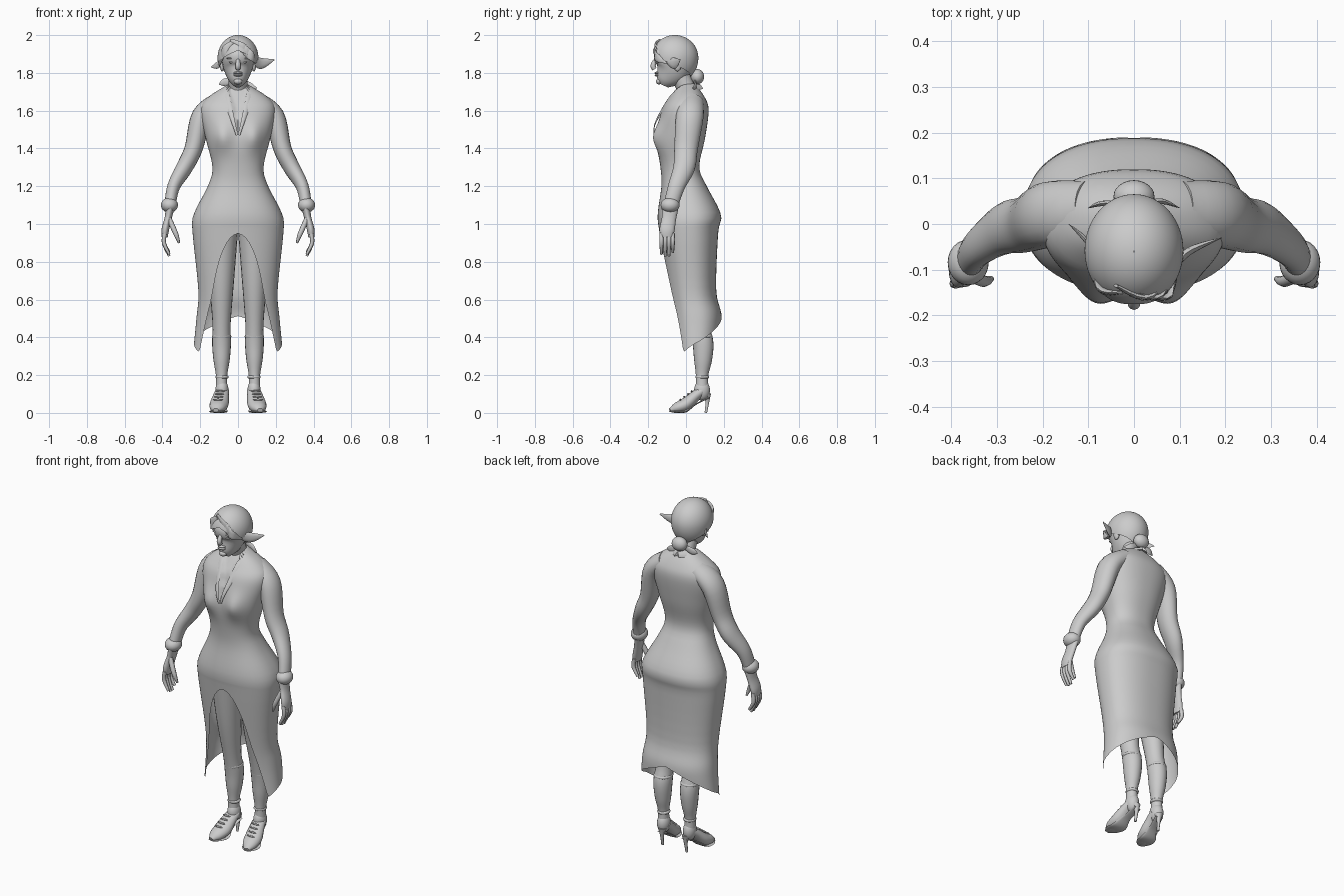
import bpy, bmesh, math
from mathutils import Vector

if "Cube" in bpy.data.objects:
    bpy.data.objects.remove(bpy.data.objects["Cube"])

grey = bpy.data.materials.new("plain grey")
grey.use_nodes = True
grey.diffuse_color = (.6, .6, .6, 1)
grey.node_tree.nodes["Principled BSDF"].inputs["Base Color"].default_value = grey.diffuse_color


def finish(name, bm, mirror):
    """Turn the mesh into a smooth object, mirrored to the other side when paired."""
    bmesh.ops.recalc_face_normals(bm, faces=bm.faces)
    mesh = bpy.data.meshes.new(name)
    bm.to_mesh(mesh)
    bm.free()
    mesh.materials.append(grey)
    part = bpy.data.objects.new(name, mesh)
    bpy.context.collection.objects.link(part)
    if mirror:
        part.modifiers.new("mirror", "MIRROR").use_mirror_merge = False
    bpy.ops.object.select_all(action="DESELECT")
    part.select_set(True)
    bpy.context.view_layer.objects.active = part
    bpy.ops.object.shade_smooth_by_angle(angle=math.radians(50))


def refine(rows, steps=5):
    """Smooth curve through the rows (Catmull-Rom)."""
    rows = [Vector(row) for row in rows]
    padded = [rows[0]] + rows + [rows[-1]]
    out = []
    for before, start, end, after in zip(padded, padded[1:], padded[2:], padded[3:]):
        leave, arrive = (end - before) / 2, (after - start) / 2
        for step in range(steps):
            t = step / steps
            ease = t * t * (3 - 2 * t)
            out.append(start.lerp(end, ease) + leave * t * (1 - t) ** 2 - arrive * t * t * (1 - t))
    return out + [rows[-1]]


def sweep(name, rows, flat=1, sides=16, across=(1, 0, 0), mirror=True):
    """Closed tube along rows of x, y, z, radius; flat scales its depth."""
    rows = refine(rows)
    points = [row.to_3d() for row in rows]
    bm = bmesh.new()
    rings = []
    for i, (point, row) in enumerate(zip(points, rows)):
        ahead = (points[min(i + 1, len(points) - 1)] - points[max(i - 1, 0)]).normalized()
        u = Vector(across)
        u = (u - ahead * u.dot(ahead)).normalized()
        v = ahead.cross(u) * flat
        angles = [math.tau * side / sides for side in range(sides)]
        rings.append([bm.verts.new(point + (u * math.cos(a) + v * math.sin(a)) * row[3]) for a in angles])
    for lower, upper in zip(rings, rings[1:]):
        for j in range(sides):
            bm.faces.new((lower[j], lower[j - 1], upper[j - 1], upper[j]))
    bm.faces.new(rings[0])
    bm.faces.new(rings[-1])
    finish(name, bm, mirror)


def lock(name, width, *points):
    """Flat tapering strand on one side only."""
    rows = [(*point, width * taper) for point, taper in zip(points, (.5, 1, .1))]
    sweep(name, rows, flat=.3, sides=10, across=(0, 0, 1), mirror=False)


def ball(name, centre, radii, mirror=False):
    bm = bmesh.new()
    bmesh.ops.create_uvsphere(bm, u_segments=24, v_segments=14, radius=1)
    bmesh.ops.scale(bm, vec=radii, verts=bm.verts)
    bmesh.ops.translate(bm, vec=centre, verts=bm.verts)
    finish(name, bm, mirror)


def shell(name, section, top, split, hem, power):
    """Open skin: even rows from top to split, then stretched down to an angular hem."""
    columns, rows = 96, 36
    bm = bmesh.new()
    grid = []
    for i in range(columns):
        a = math.tau * i / columns - math.pi
        s, c = math.sin(a), math.cos(a)
        heights = [top + (split - top) * (j / rows) ** 1.5 for j in range(rows)]
        heights += [split + (hem(abs(a)) - split) * j / rows for j in range(rows + 1)]
        column = []
        for z in heights:
            width, front, back = section(z)
            x = width * math.copysign(abs(s) ** power, s)
            y = (front + back) / 2 - (back - front) / 2 * math.copysign(abs(c) ** power, c)
            if name == "dress" and c > 0:
                y += chest(abs(x), z)
            column.append(bm.verts.new((x, y, z)))
        grid.append(column)
    for i in range(columns):
        left, right = grid[i - 1], grid[i]
        for j in range(len(left) - 1):
            bm.faces.new((left[j], left[j + 1], right[j + 1], right[j]))
    finish(name, bm, False)


# Dress: height, half width, front and back
dress_rows = refine([(.3, .24, -.06, .17), (.5, .22, -.08, .19), (.65, .21, -.1, .16), (.95, .24, -.14, .17),
                     (1.05, .235, -.15, .185), (1.2, .16, -.13, .11), (1.3, .135, -.135, .07),
                     (1.45, .17, -.155, .1), (1.6, .2, -.13, .12), (1.67, .16, -.09, .1), (1.74, .05, -.04, .05)])


def dress_section(z):
    for low, high in zip(dress_rows, dress_rows[1:]):
        if z <= high[0]:
            break
    return low.lerp(high, (z - low[0]) / (high[0] - low[0]))[1:]


def dress_hem(a):
    """Front slit curving down to the corners, then a hem rising to the back."""
    return .95 - .63 * a ** 1.6 if a < 1 else .32 + .09 * (a - 1)


def chest(x, z):
    """Bust fullness and the sunken open neckline."""
    bust = -.03 * math.exp(-((x - .085) / .05) ** 2 - ((z - 1.46) / .07) ** 2)
    return bust + (.015 if x < (z - 1.48) / 5 else 0)


shell("dress", dress_section, 1.74, 1, dress_hem, .87)

# Collar and neck
sweep("collar", [(0, .075, 1.73, .025), (.07, 0, 1.72, .025), (.06, -.08, 1.67, .02),
                 (.025, -.16, 1.54, .01), (.005, -.17, 1.47, .006)], flat=.3, sides=8, across=(1, 0, -.6))
sweep("neck", [(0, .02, 1.64, .06), (0, 0, 1.72, .05), (0, -.04, 1.8, .05)], mirror=False)

# Sleeves, cuffs and hands
sweep("sleeve", [(.1, .03, 1.65, .05), (.19, .02, 1.57, .056), (.235, 0, 1.4, .048),
                 (.283, -.01, 1.3, .044), (.34, -.05, 1.2, .034), (.36, -.08, 1.1, .03)], flat=1.3, sides=20)
ball("cuff", (.363, -.084, 1.1), (.045, .05, .04), True)
sweep("palm", [(.36, -.085, 1.08, .022), (.37, -.09, 1.03, .019), (.385, -.1, .97, .02), (.388, -.1, .93, .016)], flat=2)
for finger, drop in enumerate((0, .01, .01, -.01)):
    y = -.13 + .02 * finger
    sweep("finger", [(.387, y, .95, .011), (.392, y, .9, .011), (.364, y, .84 - drop, .007)], sides=8)
sweep("thumb", [(.366, -.11, 1.03, .014), (.33, -.125, .95, .013), (.312, -.12, .9, .006)], sides=8)

# Legs with stocking bands
leg_rows = ((.02, 1, .09), (.04, .7, .066), (.07, .47, .048), (.09, .37, .05), (.09, .28, .043), (.085, .2, .03), (.085, .14, .03))
sweep("leg", [(.087, *row) for row in leg_rows], flat=1.1, sides=20)
ball("stocking_band", (.087, .085, .405), (.052, .056, .02), True)
ball("ankle_band", (.085, .086, .19), (.035, .037, .015), True)


def toed_out(rows):
    """Foot rows of y, z, radius, turned outward toward the toe."""
    return [(.1 - y / 5, y, z, radius) for y, z, radius in rows]


# Heeled shoes
ball("heel_cup", (.085, .085, .12), (.035, .042, .055), True)
sweep("shoe", toed_out([(.09, .12, .036), (.05, .09, .042), (0, .046, .05), (-.05, .026, .04), (-.085, .014, .015)]), flat=.7)
sweep("sole", toed_out([(.12, .08, .024), (.05, .045, .026), (0, .01, .046), (-.05, .008, .044), (-.087, .008, .016)]), flat=.15)
sweep("heel", toed_out([(.11, .1, .024), (.113, .06, .011), (.105, 0, .007)]), sides=10)
for row in range(4):
    y = .03 - .02 * row
    ball("lace", (.1 - y / 5, y, .115 - .015 * row), (.026, .005, .005), True)

# Head and face
sweep("head", [(0, -.118, 1.733, .02), (0, -.105, 1.76, .045), (0, -.07, 1.82, .075), (0, -.06, 1.9, .086),
               (0, -.06, 1.97, .04)], flat=1.25, sides=28, mirror=False)
sweep("nose", [(0, -.155, 1.88, .008), (0, -.174, 1.84, .014), (0, -.166, 1.82, .012)], sides=12, mirror=False)
for name, z in (("upper_lip", 1.8), ("lower_lip", 1.788)):
    ball(name, (0, -.153, z), (.024, .013, .007))
ball("chin", (0, -.142, 1.755), (.022, .017, .016))
ball("eye", (.034, -.146, 1.857), (.015, .012, .007), True)
ball("brow", (.036, -.152, 1.877), (.024, .01, .005), True)
ball("ear", (.084, -.045, 1.84), (.012, .02, .032), True)


def hair_section(z):
    """Egg-shaped cap, a little longer below its widest level."""
    height = (z - 1.88) / (.12 if z > 1.88 else .14)
    girth = math.sqrt(max(0, 1 - height * height)) + .01
    return .107 * girth, -.06 - .12 * girth, -.06 + .124 * girth


# Hair cap, swept fringe and loose side tails
shell("hair_cap", hair_section, 2, 1.94, lambda a: 1.92 - a / 20, 1)
for row in range(3):
    d = .02 * row
    lock("fringe_lock", .024, (-.04 + d, -.135, 1.97 - d / 2), (.03 + d, -.16, 1.93 - d), (.097, -.1, 1.87 - d / 2))
lock("right_fringe", .024, (-.03, -.15, 1.96), (-.075, -.14, 1.91), (-.1, -.06, 1.83))
lock("left_tail", .03, (.085, -.1, 1.87), (.12, -.06, 1.85), (.192, -.03, 1.87))
lock("right_tail", .018, (-.09, -.06, 1.86), (-.11, -.03, 1.84), (-.143, 0, 1.83))

# Bun with a ribbon bow
ball("bun", (0, .06, 1.78), (.045, .036, .04))
lock("right_ribbon", .02, (-.01, .045, 1.765), (-.07, .045, 1.75), (-.1, .035, 1.74))
lock("left_ribbon", .02, (.01, .045, 1.765), (.06, .05, 1.73), (.1, .035, 1.72))
